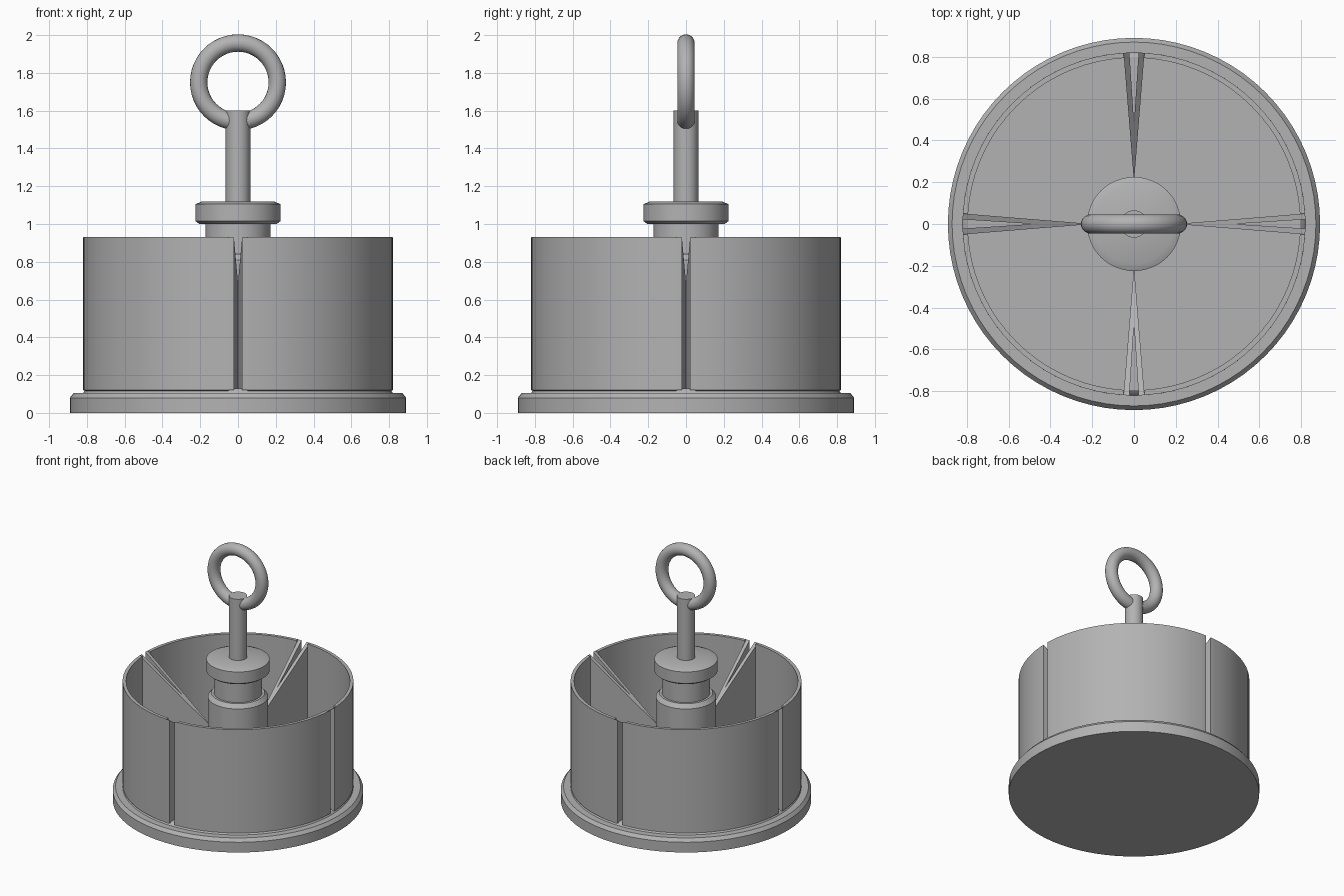
import bpy, bmesh
from math import pi, asin, sqrt, radians
from mathutils import Matrix, Vector

if "Cube" in bpy.data.objects:
    bpy.data.objects.remove(bpy.data.objects["Cube"])

grey = bpy.data.materials.new("plain grey")
grey.use_nodes = True
GREY = (0.45, 0.45, 0.45, 1)
grey.diffuse_color = GREY
grey.node_tree.nodes["Principled BSDF"].inputs["Base Color"].default_value = GREY

WALL_R, WALL_IN, WALL_TOP, FLOOR = 0.82, 0.795, 0.93, 0.13
SLOT, RIB_EDGE = 0.022, 0.05


def finish(bm, name, smooth=None):
    bmesh.ops.remove_doubles(bm, verts=bm.verts, dist=1e-5)
    bmesh.ops.recalc_face_normals(bm, faces=bm.faces)
    mesh = bpy.data.meshes.new(name)
    bm.to_mesh(mesh)
    bm.free()
    mesh.materials.append(grey)
    obj = bpy.data.objects.new(name, mesh)
    bpy.context.collection.objects.link(obj)
    if smooth:
        bpy.ops.object.select_all(action="DESELECT")
        obj.select_set(True)
        bpy.context.view_layer.objects.active = obj
        bpy.ops.object.shade_smooth_by_angle(angle=radians(smooth))
    return obj


def lathe(name, profile, steps):
    """Turn an (r, z) profile about the z axis."""
    bm = bmesh.new()
    verts = [bm.verts.new((r, 0, z)) for r, z in profile]
    edges = [bm.edges.new(pair) for pair in zip(verts, verts[1:])]
    bmesh.ops.spin(bm, geom=verts + edges, cent=(0, 0, 0), axis=(0, 0, 1),
                   angle=2 * pi, steps=steps)
    return finish(bm, name, 30)


# Base plate with a bevelled rim and a raised inner floor
lathe("base_plate", [(0, 0), (0.89, 0), (0.89, 0.08), (0.87, 0.105), (0.82, 0.105),
                     (0.81, 0.12), (0.795, FLOOR), (0, FLOOR)], 80)

# Central column: thick foot, neck, collar and shaft
lathe("column_foot", [(0, FLOOR), (0.215, FLOOR), (0.215, 0.81), (0.19, 0.84), (0, 0.84)], 48)
lathe("column_neck", [(0, 0.83), (0.172, 0.83), (0.172, 1.01), (0, 1.01)], 48)
lathe("collar", [(0, 1), (0.205, 1), (0.225, 1.015), (0.225, 1.105), (0.19, 1.12), (0, 1.12)], 48)
lathe("shaft", [(0, 1.11), (0.065, 1.11), (0.065, 1.6), (0, 1.6)], 32)

# Pull ring
bpy.ops.mesh.primitive_torus_add(major_radius=0.208, minor_radius=0.046, major_segments=48,
                                 minor_segments=20, location=(0, 0, 1.75), rotation=(pi / 2, 0, 0))
ring = bpy.context.object
ring.name = "pull_ring"
ring.data.materials.append(grey)
bpy.ops.object.shade_smooth_by_angle(angle=radians(40))

# Four wall quarters with gaps between them
gap = asin(RIB_EDGE / WALL_R)
bm = bmesh.new()
for q in range(4):
    turn = Matrix.Rotation(q * pi / 2 + gap, 3, "Z")
    corners = [(WALL_IN, 0.11), (WALL_R, 0.12), (WALL_R, WALL_TOP), (WALL_IN, WALL_TOP)]
    start = bm.faces.new([bm.verts.new(turn @ Vector((r, 0, z))) for r, z in corners])
    cap = start.copy()
    bmesh.ops.spin(bm, geom=[start], cent=(0, 0, 0), axis=(0, 0, 1),
                   angle=pi / 2 - 2 * gap, steps=18)
finish(bm, "outer_wall", 30)


# Paired ribs: each V opens at a wall gap and slopes down to the column
def rib_top(r):
    return WALL_TOP - 0.71 * (WALL_R - r)


footprint = [(0.2, 0), (0.48, 0), (sqrt(WALL_R**2 - SLOT**2), SLOT),
             (sqrt(WALL_R**2 - RIB_EDGE**2), RIB_EDGE)]
bm = bmesh.new()
for q in range(4):
    turn = Matrix.Rotation(q * pi / 2, 3, "Z")
    for side in (-1, 1):
        low = [bm.verts.new(turn @ Vector((r, side * w, 0.12))) for r, w in footprint]
        high = [bm.verts.new(turn @ Vector((r, side * w, rib_top(r)))) for r, w in footprint]
        bm.faces.new(low)
        bm.faces.new(high)
        for i in range(4):
            j = (i + 1) % 4
            if i or side > 0:  # the two ribs share the middle plane
                bm.faces.new((low[i], low[j], high[j], high[i]))
bmesh.ops.delete(bm, geom=[f for f in bm.faces if f.calc_area() < 1e-7], context="FACES")
finish(bm, "ribs")
